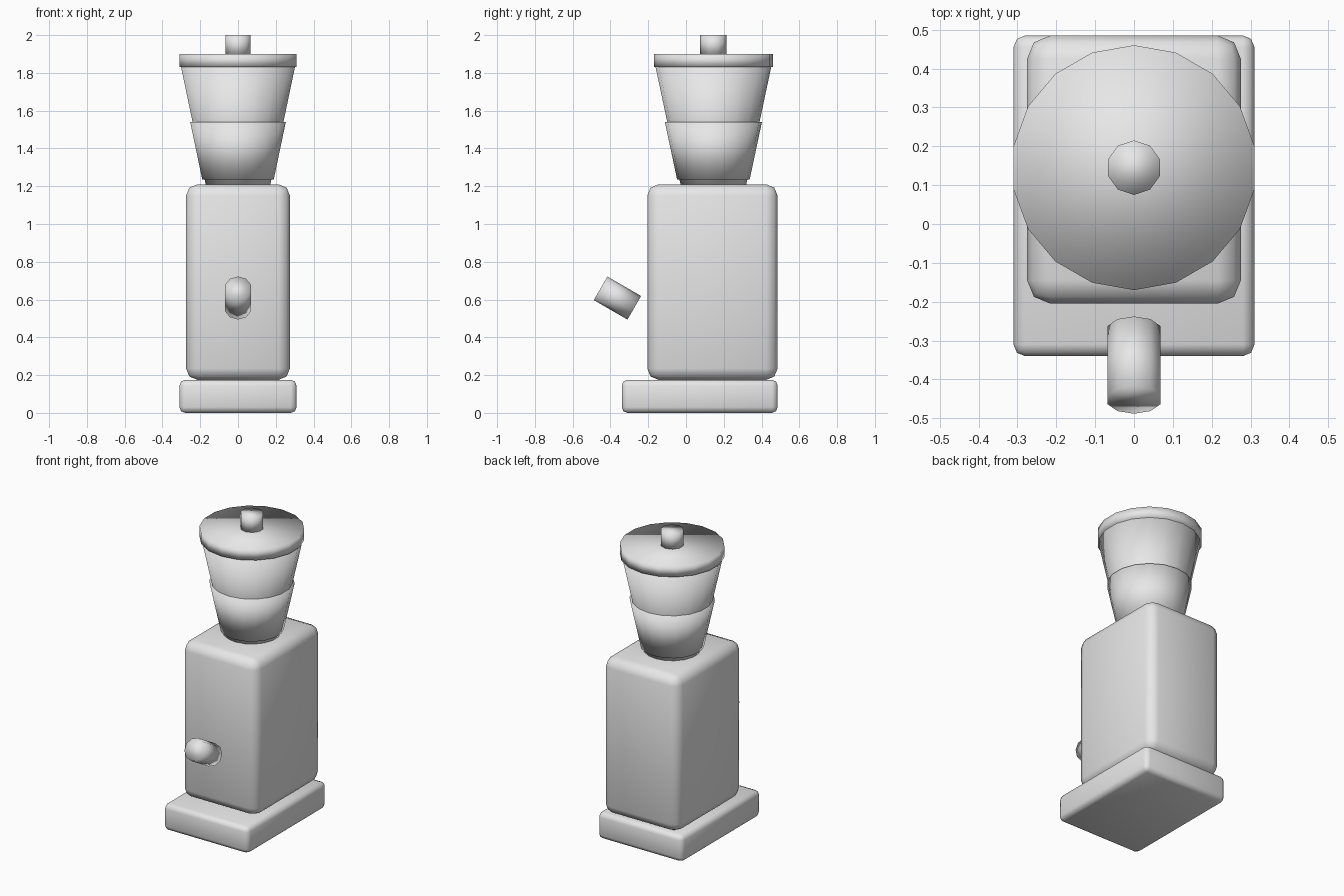
import bpy
from math import radians

cube = bpy.data.objects.get("Cube")
if cube:
    bpy.data.objects.remove(cube, do_unlink=True)

GREY = (0.8, 0.8, 0.8, 1.0)
grey = bpy.data.materials.new("light grey")
grey.use_nodes = True
grey.diffuse_color = GREY
grey.node_tree.nodes["Principled BSDF"].inputs["Base Color"].default_value = GREY


def finish(name):
    """Name the active part, colour it and shade it softly."""
    obj = bpy.context.object
    obj.name = name
    obj.data.materials.append(grey)
    bpy.ops.object.shade_smooth()
    return obj


def rounded_box(name, low, high, bevel):
    """Box between two corners with two-step rounded edges."""
    center = [(a + b) / 2 for a, b in zip(low, high)]
    bpy.ops.mesh.primitive_cube_add(size=1, location=center)
    obj = finish(name)
    obj.scale = [b - a for a, b in zip(low, high)]
    bpy.ops.object.transform_apply(location=False, rotation=False, scale=True)
    mod = obj.modifiers.new("rounded edges", "BEVEL")
    mod.width = bevel
    mod.segments = 2


def cone(name, sides, r_low, r_high, z_low, z_high, y=0.145):
    """Upright frustum with a corner pointing to the back."""
    bpy.ops.mesh.primitive_cone_add(
        vertices=sides, radius1=r_low, radius2=r_high, depth=z_high - z_low,
        location=(0, y, (z_low + z_high) / 2))
    return finish(name)


# Base plate and housing share the same back plane
rounded_box("base", (-0.31, -0.34, 0), (0.31, 0.485, 0.175), 0.03)
rounded_box("body", (-0.275, -0.205, 0.175), (0.275, 0.485, 1.21), 0.06)

# Bean hopper with its collar, lid and knob
cone("hopper", 18, 0.172, 0.307, 1.20, 1.835)
cone("hopper_collar", 18, 0.192, 0.257, 1.235, 1.54)
cone("lid", 18, 0.315, 0.315, 1.83, 1.90)
cone("lid_knob", 10, 0.07, 0.07, 1.895, 2.0)

# Tilted spout in front of the housing
spout = cone("spout", 10, 0.072, 0.072, 0.505, 0.711, y=-0.363)
spout.rotation_euler.x = radians(60)
